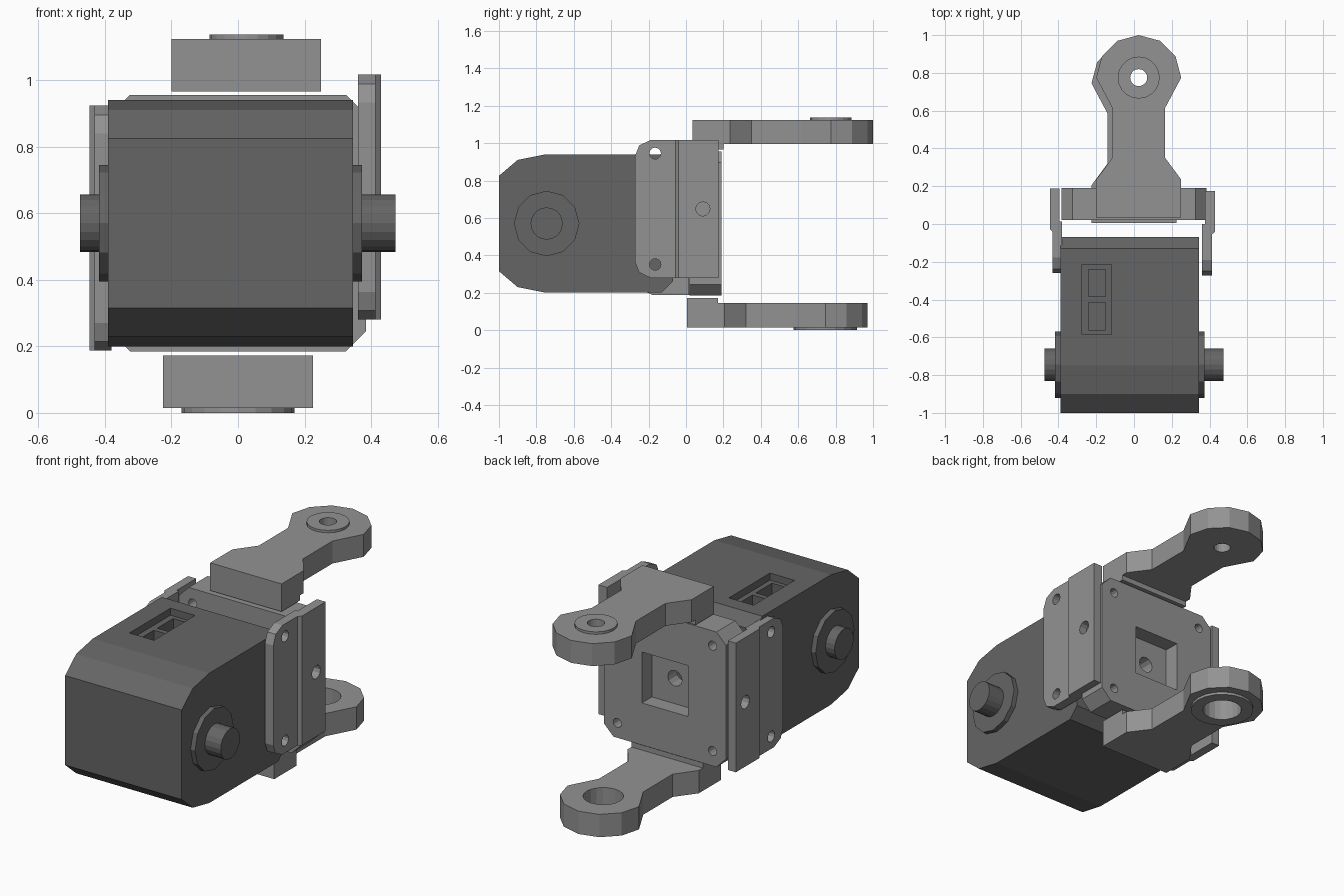
import bpy, bmesh
from math import sin, cos, radians

cube = bpy.data.objects.get("Cube")
if cube:
    bpy.data.objects.remove(cube, do_unlink=True)


def material(name, value):
    mat = bpy.data.materials.new(name)
    mat.use_nodes = True
    colour = (value, value, value, 1)
    mat.diffuse_color = colour
    mat.node_tree.nodes["Principled BSDF"].inputs["Base Color"].default_value = colour
    return mat


DARK = material("dark grey plastic", 0.13)
LIGHT = material("light grey metal", 0.29)


def prism(name, outline, axis, lo, hi, mat):
    """Extrude a flat outline along an axis from lo to hi."""
    place = {"X": lambda u, v, w: (w, u, v),
             "Y": lambda u, v, w: (u, w, v),
             "Z": lambda u, v, w: (u, v, w)}[axis]
    bm = bmesh.new()
    low = [bm.verts.new(place(u, v, lo)) for u, v in outline]
    high = [bm.verts.new(place(u, v, hi)) for u, v in outline]
    bm.faces.new(low)
    bm.faces.new(high)
    n = len(outline)
    for i in range(n):
        j = (i + 1) % n
        bm.faces.new((low[i], low[j], high[j], high[i]))
    bmesh.ops.recalc_face_normals(bm, faces=bm.faces)
    mesh = bpy.data.meshes.new(name)
    bm.to_mesh(mesh)
    bm.free()
    mesh.materials.append(mat)
    obj = bpy.data.objects.new(name, mesh)
    bpy.context.collection.objects.link(obj)
    return obj


def ring(u, v, r, sides=12):
    return [(u + r * cos(radians(360 * i / sides)),
             v + r * sin(radians(360 * i / sides))) for i in range(sides)]


def rect(u0, u1, v0, v1):
    return [(u0, v0), (u1, v0), (u1, v1), (u0, v1)]


def cut(obj, outline, axis, lo, hi):
    """Subtract a prism from an object and discard the cutter."""
    cutter = prism("cutter", outline, axis, lo, hi, obj.data.materials[0])
    cutter.hide_render = True
    mod = obj.modifiers.new("cut", "BOOLEAN")
    mod.operation = "DIFFERENCE"
    mod.solver = "EXACT"
    mod.object = cutter
    bpy.context.view_layer.objects.active = obj
    bpy.ops.object.modifier_apply(modifier=mod.name)
    bpy.data.objects.remove(cutter, do_unlink=True)


# Motor housing, with a stepped nose and chamfered rear edges
MID = 0.57
half = [(-0.07, 0.31), (-0.13, 0.37), (-0.75, 0.37), (-0.9, 0.34), (-1, 0.255)]
profile = [(y, MID + h) for y, h in half] + [(y, MID - h) for y, h in reversed(half)]
housing = prism("motor_housing", profile, "X", -0.39, 0.345, DARK)

# Connector recess with two deeper sockets
cut(housing, rect(-0.275, -0.12, -0.585, -0.215), "Z", 0.90, 1.0)
for y in (-0.56, -0.385):
    cut(housing, rect(-0.24, -0.15, y, y + 0.145), "Z", 0.82, 0.95)

# Output hubs and shafts on both sides
for side, lo, hi, lo2, hi2 in (("left", 0.345, 0.373, 0.373, 0.473),
                               ("right", -0.418, -0.39, -0.475, -0.418)):
    prism(side + "_hub", ring(-0.745, MID, 0.175), "X", lo, hi, DARK)
    prism(side + "_shaft", ring(-0.745, MID, 0.086, 20), "X", lo2, hi2, DARK)

# Octagonal rear block with a square pocket and screw holes
R, C = 0.385, 0.325
octagon = [(C, -R), (R, -C), (R, C), (C, R), (-C, R), (-R, C), (-R, -C), (-C, -R)]
block = prism("rear_block", [(x, MID + z) for x, z in octagon], "Y", 0.02, 0.19, LIGHT)
cut(block, rect(-0.145, 0.145, MID - 0.145, MID + 0.145), "Y", 0.1, 0.3)
cut(block, ring(0, MID, 0.045), "Y", 0, 0.15)
for x in (-0.3, 0.3):
    for z in (-0.3, 0.3):
        cut(block, ring(x, MID + z, 0.026), "Y", 0, 0.3)


# Stepped side brackets: a round-cornered front flange and an offset rear half
def side_bracket(name, s, dy, zc, inner, flange_out, rear_in, outer):
    corner = [(-0.04, 0.368), (-0.19, 0.368), (-0.25, 0.34), (-0.272, 0.285)]
    shape = [(y + dy, zc + h) for y, h in corner]
    shape += [(y + dy, zc - h) for y, h in reversed(corner)]
    flange = prism(name + "_flange", shape, "X", *sorted((s * inner, s * flange_out)), LIGHT)
    for z in (-0.297, 0.297):
        cut(flange, ring(-0.165 + dy, zc + z, 0.031), "X", s * 0.5 - 0.2, s * 0.5 + 0.2)
    # A sloped step joins the two halves
    step = [(s * inner, -0.055 + dy), (s * flange_out, -0.055 + dy),
            (s * outer, -0.04 + dy), (s * outer, 0.175 + dy),
            (s * rear_in, 0.175 + dy), (s * rear_in, dy), (s * inner, dy)]
    rear = prism(name + "_rear", step, "Z", zc - 0.368, zc + 0.368, LIGHT)
    cut(rear, ring(0.09 + dy, zc, 0.038), "X", s * 0.5 - 0.2, s * 0.5 + 0.2)


side_bracket("left_bracket", 1, 0, 0.648, 0.36, 0.413, 0.375, 0.43)
side_bracket("right_bracket", -1, 0.013, 0.555, 0.38, 0.431, 0.395, 0.446)


# Hinge arms with a waisted neck, a round head, a boss and a bore
def hinge_arm(name, cx, y0, z0, z1, pad, boss, boss_r, bore_r):
    head = y0 + 0.74
    right = [(0.225, y0), (0.225, y0 + 0.2), (0.14, y0 + 0.315), (0.14, y0 + 0.58)]
    shape = [(cx + x, y) for x, y in right]
    shape += ring(cx, head, 0.225)[:7]
    shape += [(cx - x, y) for x, y in reversed(right)]
    parts = [prism(name, shape, "Z", z0, z1, LIGHT),
             prism(name + "_boss", ring(cx, head, boss_r, 20), "Z", *boss, LIGHT)]
    for part in parts:
        cut(part, ring(cx, head, bore_r, 20), "Z", -0.5, 1.5)
    prism(name + "_pad", rect(cx - 0.225, cx + 0.225, y0, y0 + 0.165), "Z", *pad, LIGHT)


hinge_arm("upper_arm", 0.025, 0.035, 0.995, 1.123, (0.965, 0.995), (1.123, 1.137), 0.111, 0.045)
hinge_arm("lower_arm", 0, 0.005, 0.015, 0.145, (0.145, 0.173), (0, 0.015), 0.17, 0.105)
